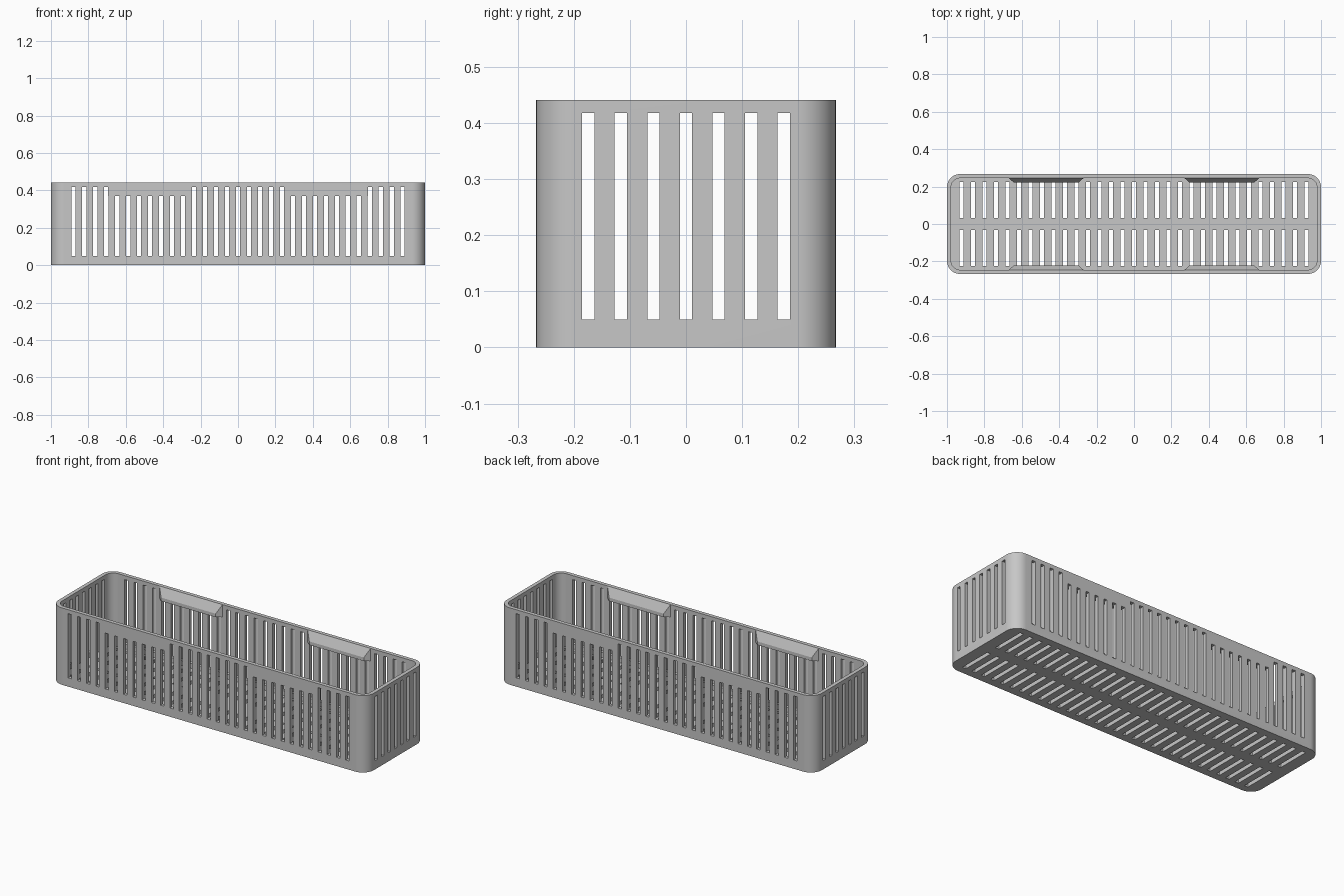
import bpy, bmesh, math
from mathutils import Matrix

cube = bpy.data.objects.get("Cube")
if cube:
    bpy.data.objects.remove(cube, do_unlink=True)

HX, HY, H = 1.0, 0.267, 0.441      # outer half sizes and height
WALL, RADIUS = 0.022, 0.07
SLOT = 0.022                       # slot width
LOW, HIGH, SHORT = 0.05, 0.418, 0.37

grey = bpy.data.materials.new("light grey plastic")
grey.use_nodes = True
colour = (0.57, 0.57, 0.57, 1)
grey.diffuse_color = colour
grey.node_tree.nodes["Principled BSDF"].inputs["Base Color"].default_value = colour


def finish(name, bm):
    bmesh.ops.recalc_face_normals(bm, faces=bm.faces)
    mesh = bpy.data.meshes.new(name)
    bm.to_mesh(mesh)
    bm.free()
    mesh.materials.append(grey)
    obj = bpy.data.objects.new(name, mesh)
    bpy.context.collection.objects.link(obj)
    return obj


def rounded_block(name, hx, hy, r, z0, z1, steps=12):
    bm = bmesh.new()
    ring = []
    for k, (sx, sy) in enumerate([(1, 1), (-1, 1), (-1, -1), (1, -1)]):
        for s in range(steps + 1):
            a = math.pi / 2 * (k + s / steps)
            ring.append(bm.verts.new((sx * (hx - r) + r * math.cos(a),
                                      sy * (hy - r) + r * math.sin(a), z0)))
    base = bm.faces.new(ring)
    top = bmesh.ops.extrude_face_region(bm, geom=[base])
    verts = [v for v in top["geom"] if isinstance(v, bmesh.types.BMVert)]
    bmesh.ops.translate(bm, verts=verts, vec=(0, 0, z1 - z0))
    return finish(name, bm)


def add_box(bm, x0, x1, y0, y1, z0, z1):
    place = Matrix.Translation(((x0 + x1) / 2, (y0 + y1) / 2, (z0 + z1) / 2))
    size = Matrix.Diagonal((x1 - x0, y1 - y0, z1 - z0, 1))
    bmesh.ops.create_cube(bm, size=1, matrix=place @ size)


# Basket body and the hollow inside it
basket = rounded_block("basket", HX, HY, RADIUS, 0, H)
hollow = rounded_block("hollow_cutter", HX - WALL, HY - WALL, RADIUS - WALL, WALL, H + 0.1)

# Slots in the long walls, the floor and the end walls
bm = bmesh.new()
w = SLOT / 2
for i in range(-15, 16):
    x = i * 0.0587
    top = SHORT if 5 <= abs(i) <= 11 else HIGH
    fx = i * 0.0615
    for s in (-1, 1):
        ys = sorted((s * (HY - 0.035), s * (HY + 0.03)))
        add_box(bm, x - w, x + w, *ys, LOW, top)
        fy = sorted((s * 0.032, s * 0.225))
        add_box(bm, fx - w, fx + w, *fy, -0.03, 0.04)
for i in range(-3, 4):
    y = i * 0.058
    for s in (-1, 1):
        xs = sorted((s * (HX - 0.035), s * (HX + 0.03)))
        add_box(bm, *xs, y - w, y + w, LOW, HIGH)
slots = finish("slot_cutter", bm)

bpy.context.view_layer.objects.active = basket
for cutter in (hollow, slots):
    mod = basket.modifiers.new(cutter.name, 'BOOLEAN')
    mod.operation = 'DIFFERENCE'
    mod.solver = 'EXACT'
    mod.object = cutter
    bpy.ops.object.modifier_apply(modifier=mod.name)
    bpy.data.objects.remove(cutter, do_unlink=True)

bpy.ops.object.select_all(action='DESELECT')
basket.select_set(True)
bpy.ops.object.shade_smooth_by_angle(angle=math.radians(30))


# Wedge catches on the inside of the long walls: (depth from outer face, height)
CATCH = [(0.001, SHORT), (0.001, 0.44), (WALL, 0.44), (0.045, 0.39), (0.045, SHORT)]


def catch(name, cx, side):
    bm = bmesh.new()
    ends = []
    for e in (-1, 1):
        ends.append([bm.verts.new((cx + e * (0.225 - 1.15 * d), side * (HY - d), z))
                     for d, z in CATCH])
        bm.faces.new(ends[-1])
    n = len(CATCH)
    for k in range(n):
        j = (k + 1) % n
        bm.faces.new((ends[0][k], ends[0][j], ends[1][j], ends[1][k]))
    finish(name, bm)


for y_name, side in (("front", -1), ("back", 1)):
    for x_name, cx in (("right", -0.47), ("left", 0.47)):
        catch(f"{y_name}_{x_name}_catch", cx, side)
